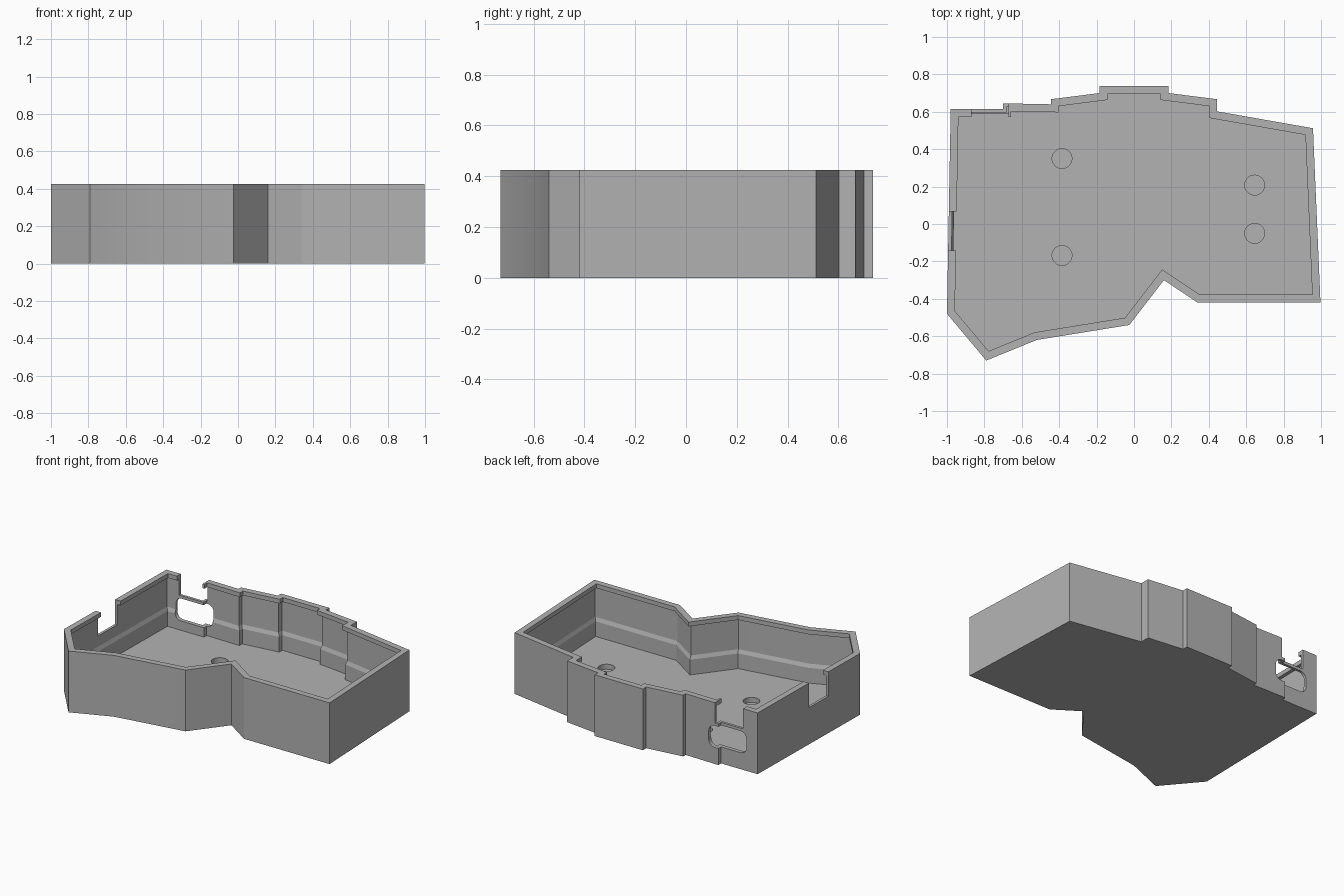
import bpy, bmesh, math
from mathutils import Vector

if "Cube" in bpy.data.objects:
    bpy.data.objects.remove(bpy.data.objects["Cube"])

grey = bpy.data.materials.new("light_grey")
grey.diffuse_color = (0.45, 0.45, 0.45, 1)
grey.use_nodes = True
grey.node_tree.nodes["Principled BSDF"].inputs["Base Color"].default_value = grey.diffuse_color

# Plan outline of the case, clockwise from the back left corner
OUTLINE = [(-0.98, 0.615), (-0.70, 0.615), (-0.70, 0.645), (-0.445, 0.64), (-0.445, 0.667),
           (-0.185, 0.70), (-0.185, 0.737), (0.185, 0.737), (0.185, 0.70), (0.445, 0.667),
           (0.445, 0.602), (0.957, 0.512), (0.997, -0.42), (0.34, -0.42), (0.16, -0.30),
           (-0.025, -0.54), (-0.52, -0.62), (-0.79, -0.73), (-1.0, -0.48)]
HEIGHT = 0.425
FLOOR = 0.05


def inset(points, d):
    """Mitred inward offset of a clockwise outline."""
    pts = [Vector(p) for p in points]
    out = []
    for i, p in enumerate(pts):
        a = (p - pts[i - 1]).normalized()
        b = (pts[(i + 1) % len(pts)] - p).normalized()
        na, nb = Vector((a.y, -a.x)), Vector((b.y, -b.x))
        out.append(p + (na + nb) * d / (1 + na.dot(nb)))
    return out


def finish(bm, name):
    bmesh.ops.recalc_face_normals(bm, faces=bm.faces)
    mesh = bpy.data.meshes.new(name)
    bm.to_mesh(mesh)
    bm.free()
    mesh.materials.append(grey)
    ob = bpy.data.objects.new(name, mesh)
    bpy.context.collection.objects.link(ob)
    return ob


def prism(name, points, vec):
    """Solid made by sweeping a flat polygon along vec."""
    bm = bmesh.new()
    face = bm.faces.new([bm.verts.new(p) for p in points])
    res = bmesh.ops.extrude_face_region(bm, geom=[face], use_keep_orig=True)
    bmesh.ops.translate(bm, vec=vec, verts=[v for v in res["geom"] if isinstance(v, bmesh.types.BMVert)])
    return finish(bm, name)


def box(name, x0, x1, y0, y1, z0, z1):
    return prism(name, [(x0, y0, z0), (x1, y0, z0), (x1, y1, z0), (x0, y1, z0)], (0, 0, z1 - z0))


# Tray: wall section (inset, height) from base, over the rim lip, down past the shelf to the floor
SECTION = [(0, 0), (0, HEIGHT), (0.042, HEIGHT), (0.042, 0.395), (0.018, 0.395),
           (0.018, 0.18), (0.028, 0.155), (0.028, FLOOR)]
bm = bmesh.new()
rings = [[bm.verts.new((p.x, p.y, z)) for p in inset(OUTLINE, d)] for d, z in SECTION]
n = len(OUTLINE)
for lo, hi in zip(rings, rings[1:]):
    for i in range(n):
        j = (i + 1) % n
        bm.faces.new((lo[i], lo[j], hi[j], hi[i]))
bm.faces.new(rings[0])
bm.faces.new(rings[-1])
tray = finish(bm, "case_tray")

cutters = []

# Round blind pockets in the floor
for k, (x, y) in enumerate([(-0.385, 0.35), (-0.385, -0.168), (0.645, 0.208), (0.645, -0.05)]):
    ring = [(x + 0.053 * math.cos(math.tau * i / 40), y + 0.053 * math.sin(math.tau * i / 40), 0.015)
            for i in range(40)]
    cutters.append(prism(f"floor_pocket_{k}", ring, (0, 0, 0.1)))

# Open notches in the left wall and the back wall
cutters.append(box("left_notch", -1.1, -0.9, -0.142, 0.066, 0.255, 0.6))
cutters.append(box("back_notch", -0.87, -0.672, 0.5, 0.75, 0.285, 0.6))

# Rounded window in the back wall, below the notch
x0, x1, z0, z1, r = -0.895, -0.625, 0.115, 0.265, 0.045
window = []
for cx, cz, start in [(x1 - r, z1 - r, 0), (x0 + r, z1 - r, 90), (x0 + r, z0 + r, 180), (x1 - r, z0 + r, 270)]:
    for i in range(7):
        a = math.radians(start + 15 * i)
        window.append((cx + r * math.cos(a), 0.5, cz + r * math.sin(a)))
cutters.append(prism("back_window", window, (0, 0.25, 0)))

# Apply the cuts
bpy.context.view_layer.objects.active = tray
tray.select_set(True)
for c in cutters:
    mod = tray.modifiers.new(c.name, "BOOLEAN")
    mod.operation, mod.solver, mod.object = "DIFFERENCE", "EXACT", c
    bpy.ops.object.modifier_apply(modifier=mod.name)
    bpy.data.objects.remove(c)

bpy.ops.object.shade_smooth_by_angle(angle=math.radians(20))
